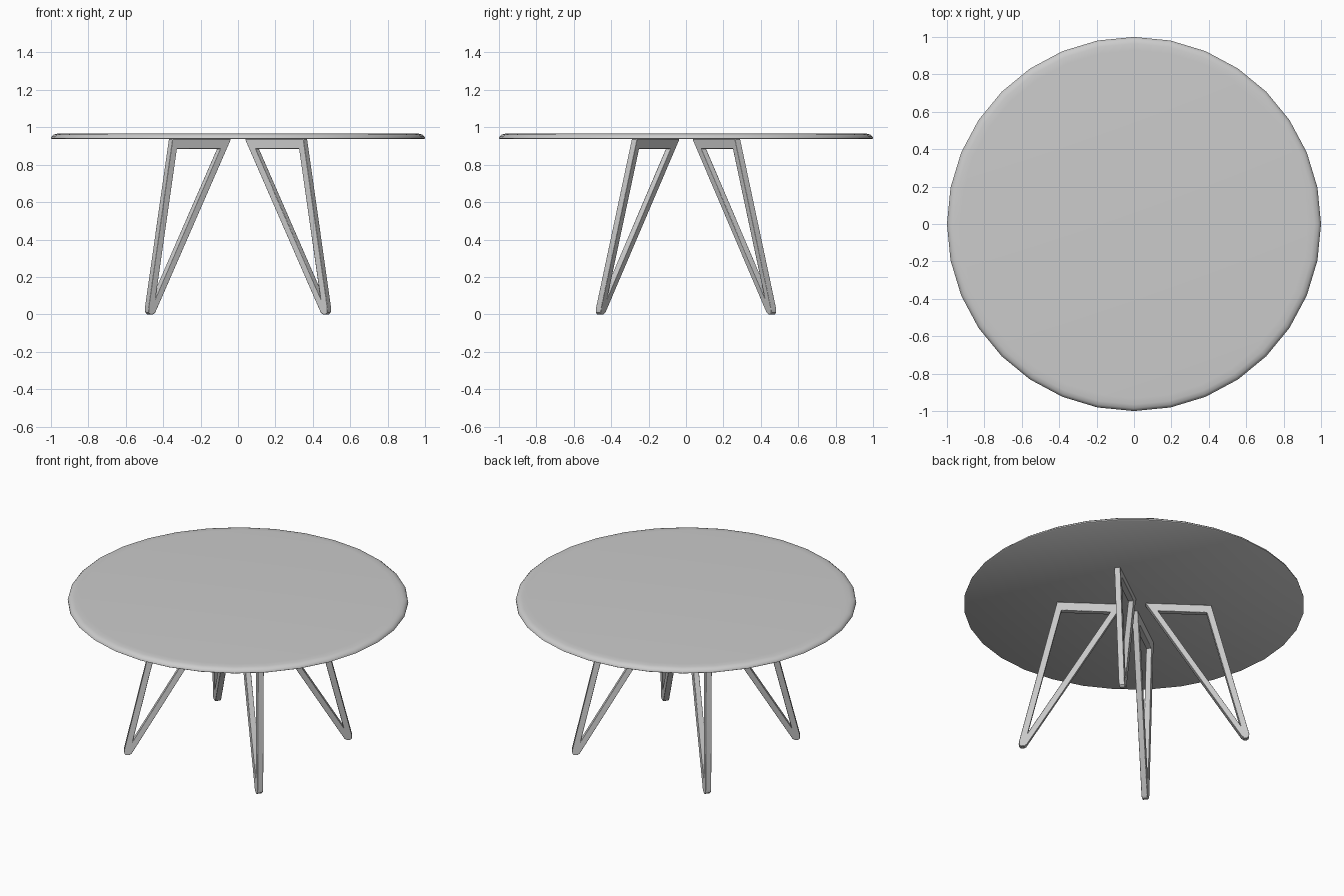
import bpy, bmesh, math
from mathutils import Vector

if "Cube" in bpy.data.objects:
    bpy.data.objects.remove(bpy.data.objects["Cube"])

TOP_Z = 0.937      # underside of the tabletop
THICK = 0.035      # leg frame thickness


def finish(name, bm, angle):
    bmesh.ops.recalc_face_normals(bm, faces=bm.faces)
    mesh = bpy.data.meshes.new(name)
    bm.to_mesh(mesh)
    bm.free()
    ob = bpy.data.objects.new(name, mesh)
    bpy.context.collection.objects.link(ob)
    bpy.ops.object.select_all(action='DESELECT')
    ob.select_set(True)
    bpy.context.view_layer.objects.active = ob
    bpy.ops.object.shade_smooth_by_angle(angle=math.radians(angle))
    return ob


# Tabletop: 32-sided disc with a rounded upper rim
def make_top():
    profile = [(0.994, TOP_Z), (1.0, 0.941), (0.998, 0.950),
               (0.985, 0.961), (0.965, 0.966), (0.93, 0.968)]
    n = 32
    bm = bmesh.new()
    rings = [[bm.verts.new((r * math.cos(2 * math.pi * i / n),
                            r * math.sin(2 * math.pi * i / n), z))
              for i in range(n)] for r, z in profile]
    for a, b in zip(rings, rings[1:]):
        for i in range(n):
            j = (i + 1) % n
            bm.faces.new((a[i], a[j], b[j], b[i]))
    bm.faces.new(rings[0])
    bm.faces.new(rings[-1])
    finish("tabletop", bm, 40)


# Leg: leaning triangular frame; (u, z) = distance along frame, height
OUTER = [(0.0, TOP_Z), (0.387, TOP_Z), (0.605, 0.030), (0.603, 0.010),
         (0.592, 0.0), (0.574, 0.0), (0.560, 0.010)]
INNER = [(0.072, 0.885), (0.361, 0.885), (0.553, 0.089)]
# inner loop matched to the outer loop: the foot points share the lower corner
MATCH = [0, 1, 2, 2, 2, 2, 2]

START = Vector((0.047, 0.048, 0.0))
ALONG = Vector((0.313, 0.228, 0.0)).normalized()
SIDE = Vector((-ALONG.y, ALONG.x, 0.0))
LEAN = 0.088


def make_leg(name, sx, sy):
    def place(p, s):
        u, z = p
        v = START + ALONG * u + SIDE * (LEAN * (TOP_Z - z) + s * THICK / 2)
        return (v.x * sx, v.y * sy, z)

    bm = bmesh.new()
    outer = [[bm.verts.new(place(p, s)) for p in OUTER] for s in (-1, 1)]
    inner = [[bm.verts.new(place(p, s)) for p in INNER] for s in (-1, 1)]
    n = len(OUTER)
    for i in range(n):
        j = (i + 1) % n
        a, b = MATCH[i], MATCH[j]
        for k in (0, 1):
            face = [outer[k][i], outer[k][j], inner[k][b]]
            if a != b:
                face.append(inner[k][a])
            bm.faces.new(face)
        bm.faces.new((outer[0][i], outer[0][j], outer[1][j], outer[1][i]))
    for i in range(3):
        j = (i + 1) % 3
        bm.faces.new((inner[0][i], inner[0][j], inner[1][j], inner[1][i]))
    ob = finish(name, bm, 35)
    bev = ob.modifiers.new("soft_edges", 'BEVEL')
    bev.width = 0.003
    bev.segments = 2
    bev.limit_method = 'ANGLE'
    bev.angle_limit = math.radians(50)


make_top()
for sx, side in ((1, "right"), (-1, "left")):
    for sy, end in ((-1, "front"), (1, "back")):
        make_leg(f"{end}_{side}_leg", sx, sy)
